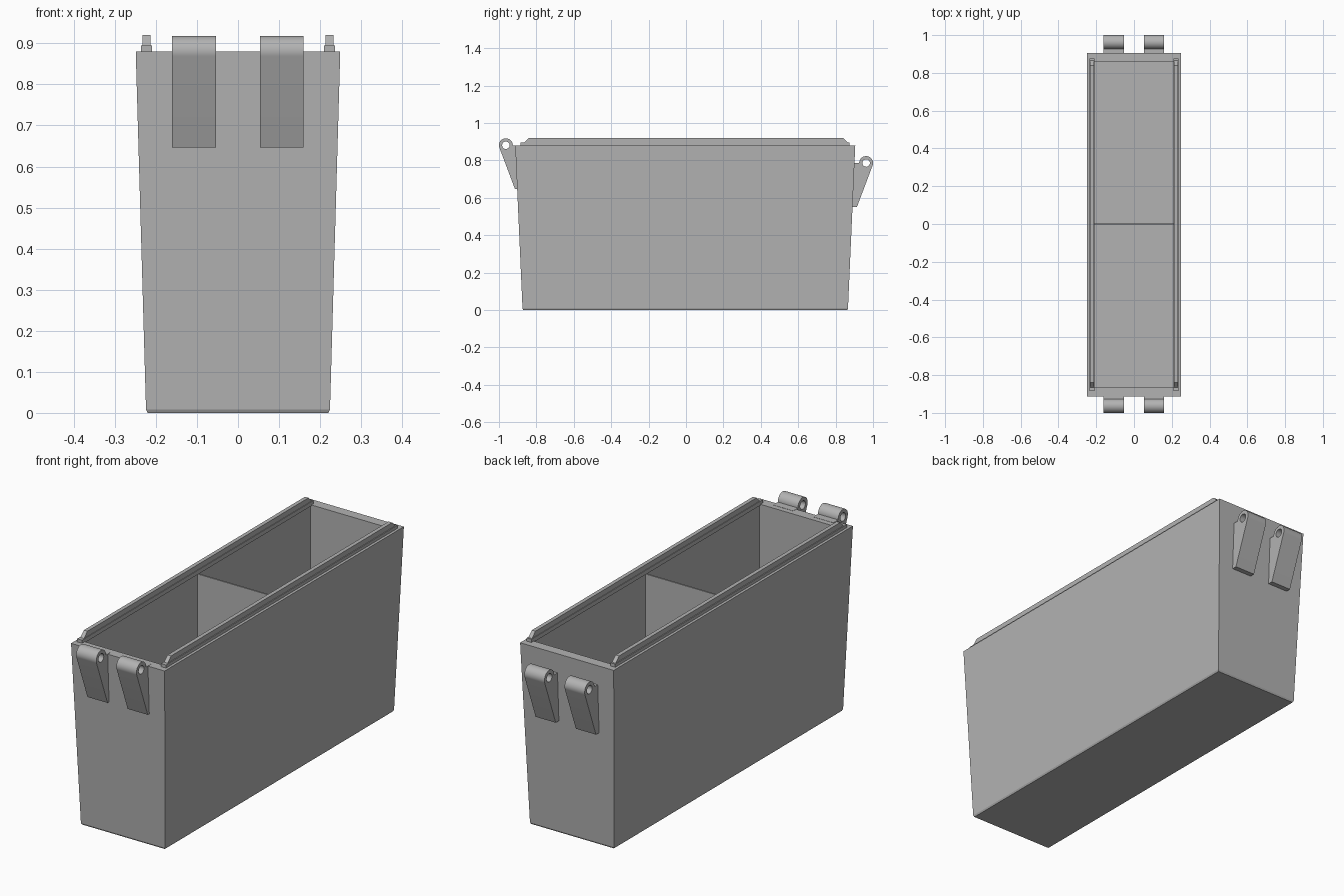
import bpy, bmesh, math

cube = bpy.data.objects.get("Cube")
if cube:
    bpy.data.objects.remove(cube, do_unlink=True)

grey = bpy.data.materials.new("plain grey")
grey.use_nodes = True
COLOR = (0.45, 0.45, 0.45, 1)
grey.diffuse_color = COLOR
grey.node_tree.nodes["Principled BSDF"].inputs["Base Color"].default_value = COLOR

YC = -0.004  # centre of the tub along its length


def finish(bm, name, smooth=False):
    bmesh.ops.recalc_face_normals(bm, faces=bm.faces[:])
    mesh = bpy.data.meshes.new(name)
    bm.to_mesh(mesh)
    bm.free()
    mesh.materials.append(grey)
    obj = bpy.data.objects.new(name, mesh)
    bpy.context.collection.objects.link(obj)
    if smooth:
        bpy.ops.object.select_all(action='DESELECT')
        obj.select_set(True)
        bpy.context.view_layer.objects.active = obj
        bpy.ops.object.shade_smooth_by_angle(angle=math.radians(30))
    return obj


def loft(name, rings):
    """Closed skin through rectangles given as (half x, half y, z)."""
    bm = bmesh.new()
    loops = [[bm.verts.new((sx * hx, YC + sy * hy, z))
              for sx, sy in ((-1, -1), (1, -1), (1, 1), (-1, 1))]
             for hx, hy, z in rings]
    for a, b in zip(loops, loops[1:]):
        for i in range(4):
            j = (i + 1) % 4
            bm.faces.new((a[i], a[j], b[j], b[i]))
    bm.faces.new(loops[0])
    bm.faces.new(loops[-1])
    return finish(bm, name)


def prism(name, profile, x0, x1):
    """Extrude a (y, z) profile along x."""
    bm = bmesh.new()
    face = bm.faces.new([bm.verts.new((x0, y, z)) for y, z in profile])
    out = bmesh.ops.extrude_face_region(bm, geom=[face])
    moved = [v for v in out["geom"] if isinstance(v, bmesh.types.BMVert)]
    bmesh.ops.translate(bm, verts=moved, vec=(x1 - x0, 0, 0))
    return finish(bm, name)


# Tapered tub: bottom, outer walls, rim, straight inner walls, floor
loft("tub", [(0.22, 0.866, 0), (0.224, 0.87, 0.008), (0.249, 0.909, 0.88),
             (0.214, 0.861, 0.88), (0.214, 0.861, 0.012)])

# Thin cross wall in the middle
prism("divider", [(-0.004, 0.01), (0.004, 0.01), (0.004, 0.876), (-0.004, 0.876)],
      -0.216, 0.216)

# Raised rails along both long rims, with a wider foot
rail = [(-0.87, 0.89), (-0.866, 0.895), (-0.84, 0.92),
        (0.84, 0.92), (0.866, 0.895), (0.87, 0.89)]
foot = [(-0.885, 0.875), (-0.885, 0.895), (0.875, 0.895), (0.875, 0.875)]
for side, s in (("right", -1), ("left", 1)):
    prism(side + "_rail", rail, s * 0.213, s * 0.232)
    prism(side + "_rail_foot", foot, s * 0.21, s * 0.236)


def hinge(name, x, sign, zc, radius=0.037, hole=0.02, drop=0.235):
    """Knuckle with a pin hole, tapering down into the wall."""
    yc = 0.963
    n = 32
    wall = 0.89

    def outer(a):
        # distance from the pin centre to the outline in direction a
        return yc + radius * math.cos(a), zc + radius * math.sin(a)

    start, end = math.radians(-20), math.radians(180)
    outline, inner = [], []
    for i in range(n + 1):
        a = start + (end - start) * i / n
        outline.append(outer(a))
    # wall side, then the slanted foot
    outline += [(wall, zc), (wall, zc - drop), (0.914, zc - drop)]
    for i in range(n):
        a = math.tau * i / n
        inner.append((yc + hole * math.cos(a), zc + hole * math.sin(a)))

    bm = bmesh.new()
    edges = []
    for loop in (outline, inner):
        vs = [bm.verts.new((x - 0.0535, sign * y, z)) for y, z in loop]
        edges += [bm.edges.new((vs[i], vs[(i + 1) % len(vs)])) for i in range(len(vs))]
    bmesh.ops.triangle_fill(bm, edges=edges, use_beauty=True)
    out = bmesh.ops.extrude_face_region(bm, geom=bm.faces[:])
    moved = [v for v in out["geom"] if isinstance(v, bmesh.types.BMVert)]
    bmesh.ops.translate(bm, verts=moved, vec=(0.107, 0, 0))
    bmesh.ops.dissolve_limit(bm, angle_limit=0.01, verts=bm.verts[:], edges=bm.edges[:])
    finish(bm, name, smooth=True)


# Two hinges on each end, the back pair set lower
for side, x in (("right", -0.1075), ("left", 0.1065)):
    hinge("front_hinge_" + side, x, -1, 0.881)
    hinge("back_hinge_" + side, x, 1, 0.786)
